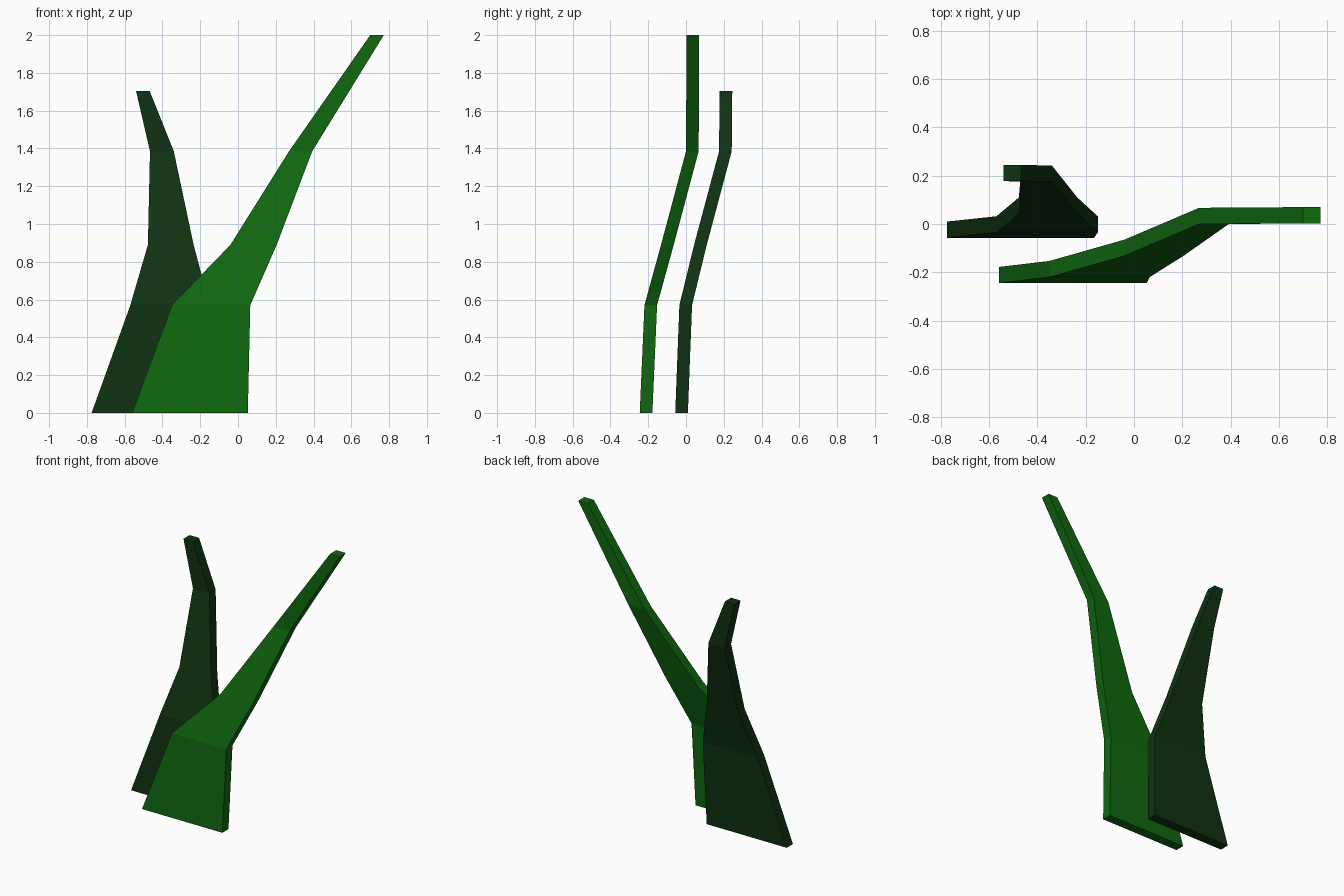
import bpy, bmesh

if "Cube" in bpy.data.objects:
    bpy.data.objects.remove(bpy.data.objects["Cube"])


def blade(name, color, sections, thick=0.067):
    """Loft a flat blade through (z, x_left, x_right, y_front) sections."""
    bm = bmesh.new()
    rings = [[bm.verts.new(p) for p in ((l, y, z), (r, y, z),
                                        (r, y + thick, z), (l, y + thick, z))]
             for z, l, r, y in sections]
    for a, b in zip(rings, rings[1:]):
        for i in range(4):
            j = (i + 1) % 4
            bm.faces.new((a[i], a[j], b[j], b[i]))
    bm.faces.new(rings[0][::-1])
    bm.faces.new(rings[-1])
    bmesh.ops.recalc_face_normals(bm, faces=bm.faces)
    mesh = bpy.data.meshes.new(name)
    bm.to_mesh(mesh)
    bm.free()
    mat = bpy.data.materials.new(name + "_green")
    mat.diffuse_color = color
    mat.use_nodes = True
    mat.node_tree.nodes["Principled BSDF"].inputs["Base Color"].default_value = mat.diffuse_color
    mesh.materials.append(mat)
    bpy.context.collection.objects.link(bpy.data.objects.new(name, mesh))


# Tall front blade leaning right
blade("front_grass_blade", (0.005, 0.14, 0.005, 1), [
    (0, -0.56, 0.052, -0.245),
    (0.57, -0.35, 0.065, -0.22),
    (0.89, -0.04, 0.205, -0.132),
    (1.385, 0.27, 0.393, 0.0),
    (2.0, 0.70, 0.772, 0.003),
])

# Shorter dark blade behind, tip bent left
blade("back_grass_blade", (0.005, 0.032, 0.006, 1), [
    (0, -0.775, -0.165, -0.057),
    (0.57, -0.57, -0.15, -0.035),
    (0.89, -0.477, -0.235, 0.043),
    (1.385, -0.466, -0.34, 0.175),
    (1.705, -0.54, -0.468, 0.178),
])
